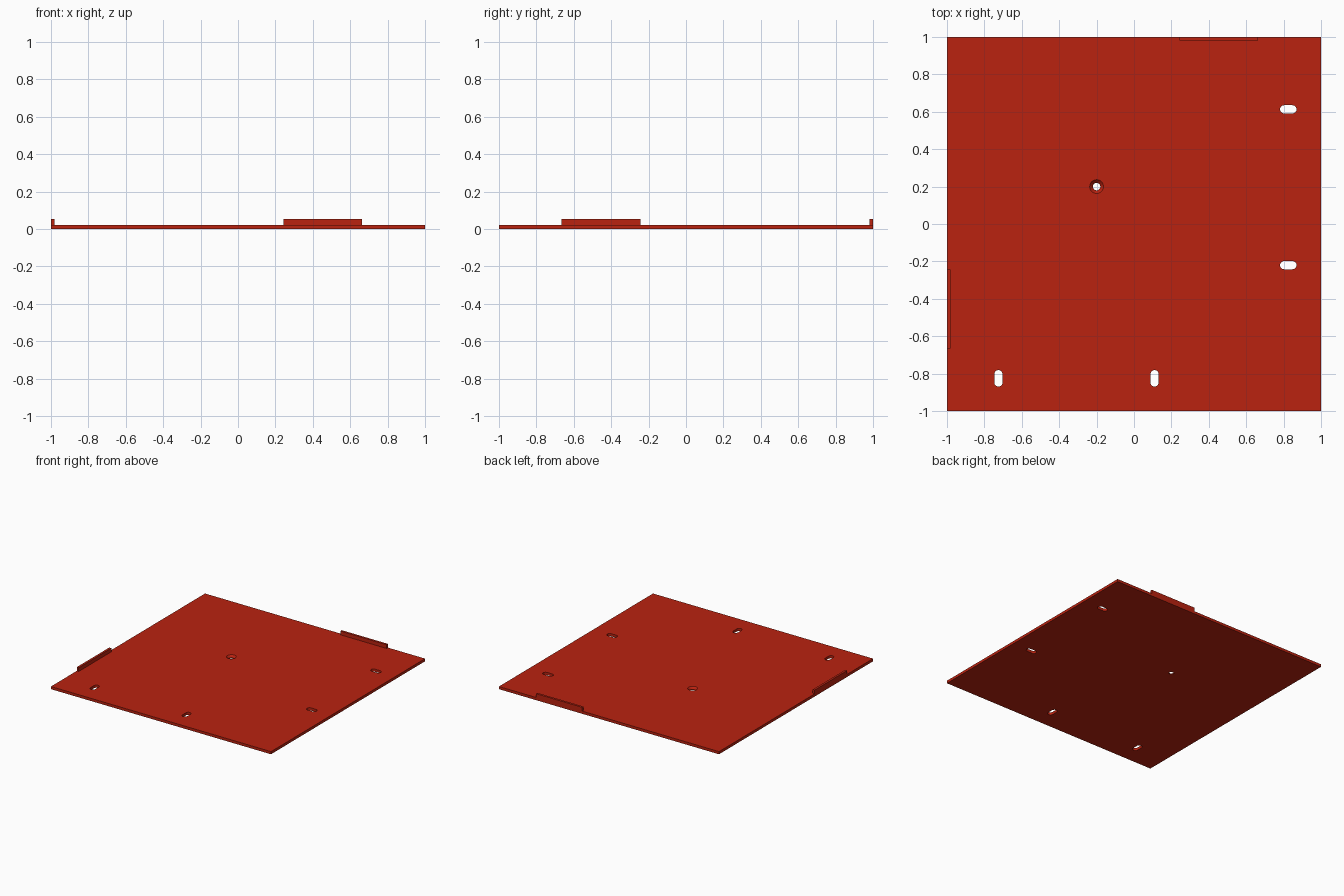
import bpy
import bmesh
import math

default = bpy.data.objects.get("Cube")
if default:
    bpy.data.objects.remove(default, do_unlink=True)

THICK = 0.022      # plate thickness
TOP = 0.053        # top of the edge tabs
TAB = 0.018        # tab thickness

red = bpy.data.materials.new("red")
red.use_nodes = True
colour = (0.49, 0.016, 0.005, 1)
red.diffuse_color = colour
red.node_tree.nodes["Principled BSDF"].inputs["Base Color"].default_value = colour


def make_object(name, bm):
    bmesh.ops.recalc_face_normals(bm, faces=bm.faces)
    mesh = bpy.data.meshes.new(name)
    bm.to_mesh(mesh)
    bm.free()
    mesh.materials.append(red)
    obj = bpy.data.objects.new(name, mesh)
    bpy.context.collection.objects.link(obj)
    return obj


def box(name, low, high):
    bm = bmesh.new()
    bmesh.ops.create_cube(bm, size=1)
    for v in bm.verts:
        for i in range(3):
            v.co[i] = low[i] if v.co[i] < 0 else high[i]
    return make_object(name, bm)


def loft(name, rings):
    """Closed solid through stacked rings of points."""
    bm = bmesh.new()
    loops = [[bm.verts.new(p) for p in ring] for ring in rings]
    n = len(loops[0])
    for a, b in zip(loops, loops[1:]):
        for i in range(n):
            j = (i + 1) % n
            bm.faces.new((a[i], a[j], b[j], b[i]))
    bm.faces.new(loops[0][::-1])
    bm.faces.new(loops[-1])
    return make_object(name, bm)


def circle(x, y, z, r, n=32):
    return [(x + r * math.cos(math.tau * i / n),
             y + r * math.sin(math.tau * i / n), z) for i in range(n)]


def stadium(x, y, z, half, r, along_y, n=12):
    points = []
    for side in (1, -1):
        for i in range(n + 1):
            a = math.pi * i / n - math.pi / 2
            u = side * (half + r * math.cos(a))
            v = side * r * math.sin(a)
            points.append((x - v, y + u, z) if along_y else (x + u, y + v, z))
    return points


def cut(target, cutter):
    cutter.hide_render = True
    mod = target.modifiers.new("cut", "BOOLEAN")
    mod.operation = "DIFFERENCE"
    mod.solver = "EXACT"
    mod.object = cutter
    bpy.context.view_layer.objects.active = target
    bpy.ops.object.modifier_apply(modifier=mod.name)
    bpy.data.objects.remove(cutter, do_unlink=True)


# Base plate
plate = box("plate", (-1, -1, 0), (1, 1, THICK))

# Mounting slots: two along the left edge, two along the front edge
for x, y, along_y in ((0.825, 0.613, False), (0.825, -0.22, False),
                      (-0.725, -0.825, True), (0.11, -0.825, True)):
    cut(plate, loft("slot_cutter", [stadium(x, y, z, 0.022, 0.022, along_y)
                                    for z in (-0.05, 0.08)]))

# Countersunk screw hole
profile = ((-0.05, 0.02), (0.005, 0.02), (THICK, 0.037), (0.04, 0.055))
cut(plate, loft("hole_cutter", [circle(-0.2, 0.2, z, r) for z, r in profile]))

# Upright tabs on the back and right edges
box("back_tab", (0.243, 1 - TAB, THICK), (0.663, 1, TOP))
box("right_tab", (-1, -0.665, THICK), (-1 + TAB, -0.243, TOP))

# Smooth hole walls with sharp rims
bpy.ops.object.select_all(action="DESELECT")
plate.select_set(True)
bpy.context.view_layer.objects.active = plate
bpy.ops.object.shade_smooth_by_angle(angle=math.radians(30))
